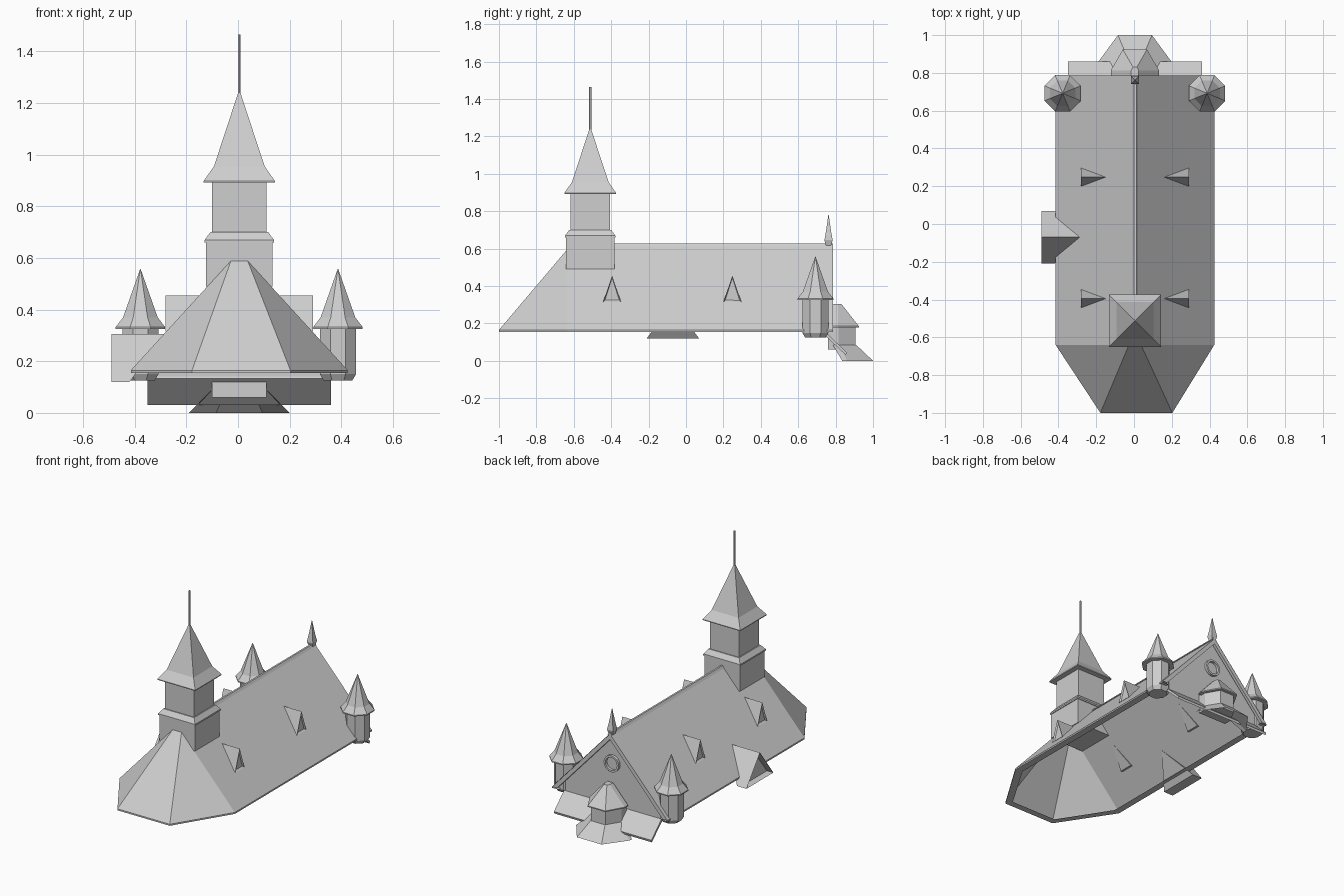
import bpy, bmesh, math

if "Cube" in bpy.data.objects:
    bpy.data.objects.remove(bpy.data.objects["Cube"])

CX = 0.005  # centre line of the building
stone = bpy.data.materials.new("plain_grey")
stone.diffuse_color = (0.62, 0.62, 0.62, 1)
stone.use_nodes = True
stone.node_tree.nodes["Principled BSDF"].inputs["Base Color"].default_value = stone.diffuse_color


def mesh(name, verts, faces, recalc=True):
    me = bpy.data.meshes.new(name)
    me.from_pydata(verts, [], faces)
    if recalc:
        bm = bmesh.new()
        bm.from_mesh(me)
        bmesh.ops.recalc_face_normals(bm, faces=bm.faces[:])
        bm.to_mesh(me)
        bm.free()
    me.materials.append(stone)
    ob = bpy.data.objects.new(name, me)
    bpy.context.collection.objects.link(ob)
    return ob


def lathe(name, profile, x, y, n):
    """Flat-sided solid; profile holds (apothem, z) pairs."""
    verts, faces = [], []
    for a, z in profile:
        r = a / math.cos(math.pi / n)
        for i in range(n):
            t = 2 * math.pi * (i + 0.5) / n
            verts.append((x + r * math.cos(t), y + r * math.sin(t), z))
    for k in range(len(profile) - 1):
        for i in range(n):
            j = (i + 1) % n
            faces.append((k * n + i, k * n + j, k * n + n + j, k * n + n + i))
    faces += [tuple(range(n)), tuple(range(len(verts) - n, len(verts)))]
    return mesh(name, verts, faces)


def prism(name, outline, axis, a, b):
    """Extrude a 2D outline along x or y from a to b."""
    put = (lambda p, t: (t, p[0], p[1])) if axis == 'x' else (lambda p, t: (p[0], t, p[1]))
    n = len(outline)
    verts = [put(p, t) for t in (a, b) for p in outline]
    faces = [(i, (i + 1) % n, n + (i + 1) % n, n + i) for i in range(n)]
    return mesh(name, verts, faces + [tuple(range(n)), tuple(range(n, 2 * n))])


def dormer(name, xf, xr, xb, y, hw, zb, zr, rim, depth):
    """Wedge-shaped gable with a recessed front."""
    verts = [(xf, y - hw, zb), (xf, y + hw, zb), (xf, y, zr),
             (xb, y - hw, zb), (xb, y + hw, zb), (xr, y, zr)]
    ob = mesh(name, verts, [(0, 1, 2), (0, 2, 5, 3), (1, 4, 5, 2), (3, 5, 4), (0, 3, 4, 1)])
    bm = bmesh.new()
    bm.from_mesh(ob.data)
    bm.faces.ensure_lookup_table()
    front = bm.faces[0]
    bmesh.ops.inset_region(bm, faces=[front], thickness=rim, depth=0)
    s = 1 if xf > xr else -1
    if xf < 0:
        s = -1
    bmesh.ops.translate(bm, verts=front.verts[:], vec=(-s * depth, 0, 0))
    bm.to_mesh(ob.data)
    bm.free()


# main roof sheet with a hipped end
Z0, ZR, YB = 0.165, 0.625, 0.785
eave = [(-0.415, YB), (-0.415, -0.64), (-0.178, -1), (0.203, -1), (0.425, -0.64), (0.425, YB)]
v = [(x, y, Z0) for x, y in eave]
v += [(CX, YB, ZR), (CX, -0.61, ZR), (-0.027, -0.64, 0.59), (0.037, -0.64, 0.59)]
mesh("main_roof", v, [(0, 1, 8, 7, 6), (1, 2, 8), (2, 3, 9, 8), (3, 4, 9), (4, 5, 6, 7, 9), (8, 9, 7)], False)

# eave edge and narrow soffit
inner = [(CX + (x - CX) * 0.89, -0.955 if y == -1 else (-0.625 if y < 0 else y)) for x, y in eave]
v = [(x, y, Z0) for x, y in eave] + [(x, y, 0.155) for x, y in eave] + [(x, y, 0.155) for x, y in inner]
f = [(k + i + 1, k + i, k + i + 6, k + i + 7)[::-1] for k in (0, 6) for i in range(5)]
mesh("eave_soffit", v, f, False)

# ridge cap and rear finial
prism("ridge_cap", [(-0.01, 0.612), (0.0, 0.628), (0.012, 0.628), (0.022, 0.612)], 'y', -0.4, YB)
lathe("ridge_finial", [(0.012, 0.61), (0.022, 0.645), (0.014, 0.69), (0.001, 0.78)], CX, 0.762, 4)

# rear gable wall, barge boards and round window
prism("gable_wall", [(-0.40, 0.14), (0.41, 0.14), (0.41, 0.175), (CX, 0.615), (-0.40, 0.175)], 'y', 0.745, 0.755)
for s, side in ((-1, "left"), (1, "right")):
    prism("barge_board_" + side, [(CX, 0.622), (CX + s * 0.42, 0.163), (CX + s * 0.385, 0.163), (CX, 0.585)],
          'y', 0.765, YB)
n, v, f = 16, [], []
for r, y in ((0.055, 0.75), (0.055, 0.772), (0.042, 0.772), (0.042, 0.75)):
    v += [(CX + r * math.cos(2 * math.pi * i / n), y, 0.42 + r * math.sin(2 * math.pi * i / n)) for i in range(n)]
for k in range(4):
    m = (k + 1) % 4
    f += [(k * n + i, k * n + (i + 1) % n, m * n + (i + 1) % n, m * n + i) for i in range(n)]
mesh("round_window_ring", v, f)

# lean-to roof along the rear wall
prism("lean_to_roof", [(0.752, 0.148), (0.86, 0.045), (0.855, 0.03), (0.745, 0.133)], 'x', -0.35, 0.36)

# rear bay: skirt sheet, drum and cap
half = [(-0.195, 0.835), (-0.193, 0.86), (-0.09, 1.0), (0.09, 1.0), (0.193, 0.86), (0.195, 0.835)]
top = [(-0.11, 0.785), (-0.105, 0.825), (-0.052, 0.91), (0.052, 0.91), (0.105, 0.825), (0.11, 0.785)]
v = [(CX + x, y, 0) for x, y in half] + [(CX + x, y, 0.085) for x, y in top]
mesh("bay_skirt_roof", v, [(i + 1, i, i + 6, i + 7) for i in range(5)], False)


def bay(name, profile, y0=0.76, yc=0.815):
    """Half hexagon against the wall; profile holds (radius, z)."""
    v, f = [], []
    for r, z in profile:
        h = r * 0.866
        v += [(CX - r, y0, z), (CX - r, yc, z), (CX - r / 2, yc + h, z),
              (CX + r / 2, yc + h, z), (CX + r, yc, z), (CX + r, y0, z)]
    for k in range(len(profile) - 1):
        f += [(6 * k + i, 6 * k + (i + 1) % 6, 6 * k + 6 + (i + 1) % 6, 6 * k + 6 + i) for i in range(6)]
    mesh(name, v, f + [tuple(range(6)), tuple(range(len(v) - 6, len(v)))])


bay("bay_drum", [(0.105, 0.06), (0.105, 0.19)])
bay("bay_cap", [(0.128, 0.178), (0.128, 0.185), (0.02, 0.305)], 0.78, 0.813)

# corner turrets
for x, side in ((-0.378, "left"), (0.387, "right")):
    lathe("turret_body_" + side, [(0.055, 0.125), (0.07, 0.15), (0.07, 0.335)], x, 0.692, 8)
    lathe("turret_roof_" + side, [(0.096, 0.325), (0.096, 0.332), (0.067, 0.37), (0.001, 0.557)], x, 0.692, 8)

# small roof dormers
for y, where in ((0.248, "rear"), (-0.395, "front")):
    for s, side in ((-1, "left"), (1, "right")):
        dormer("small_dormer_%s_%s" % (side, where), CX + s * 0.285, CX + s * 0.155, CX + s * 0.270,
               y, 0.048, 0.315, 0.455, 0.011, 0.01)

# large side dormer
dormer("side_dormer", -0.49, -0.283, -0.42, -0.07, 0.14, 0.12, 0.305, 0.012, 0.04)

# bell tower
TY = -0.512
lathe("tower_base", [(0.129, 0.49), (0.129, 0.665)], CX, TY, 4)
lathe("tower_band", [(0.134, 0.66), (0.134, 0.67), (0.112, 0.70)], CX, TY, 4)
lathe("tower_upper", [(0.105, 0.695), (0.105, 0.9)], CX, TY, 4)
lathe("tower_roof", [(0.138, 0.893), (0.138, 0.898), (0.098, 0.955), (0.005, 1.238)], CX, TY, 4)
lathe("spire_pole", [(0.005, 1.22), (0.005, 1.465)], CX, TY, 6)
